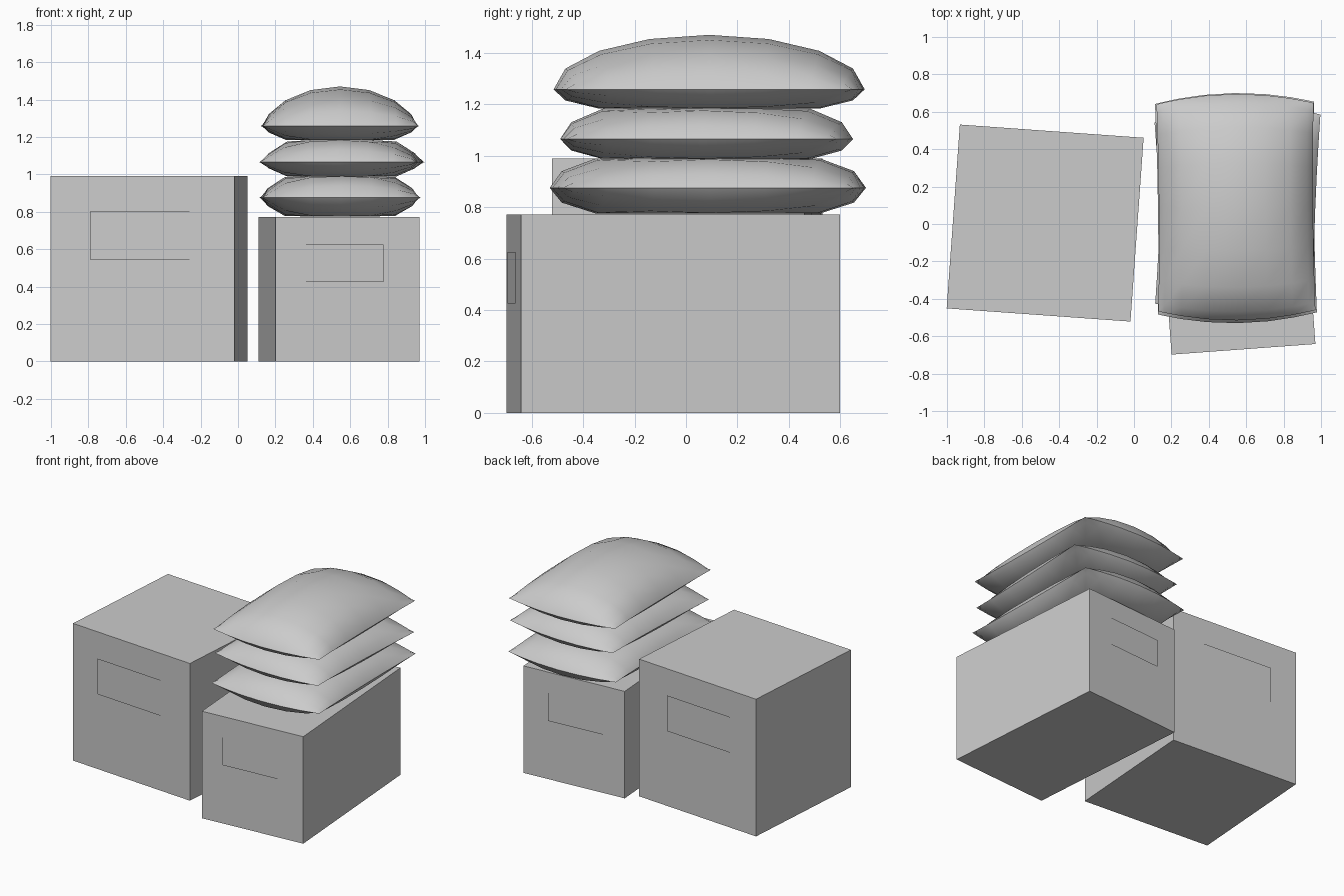
import bpy, bmesh
from math import sin, pi, radians
from mathutils import Matrix

if "Cube" in bpy.data.objects:
    bpy.data.objects.remove(bpy.data.objects["Cube"])


def finish(bm, name, loc, angle):
    bmesh.ops.recalc_face_normals(bm, faces=bm.faces[:])
    me = bpy.data.meshes.new(name)
    bm.to_mesh(me)
    bm.free()
    ob = bpy.data.objects.new(name, me)
    bpy.context.collection.objects.link(ob)
    ob.location = loc
    ob.rotation_euler.z = radians(angle)
    return ob


def crate(name, loc, size, angle):
    w, d, h = size
    bm = bmesh.new()
    bmesh.ops.create_cube(bm, size=1, matrix=Matrix.Translation((0, 0, h / 2)) @ Matrix.Diagonal((w, d, h, 1)))
    finish(bm, name + "_body", loc, angle)
    # thin blank label sheets just off the front and back faces
    for side, s in (("front", -1), ("back", 1)):
        bm = bmesh.new()
        lw, z0, z1 = w * 0.27, h * 0.55, h * 0.81
        y = s * (d / 2 + 0.008)
        pts = [(-lw, z0), (lw, z0), (lw, z1), (-lw, z1)]
        vs = [bm.verts.new((x - 0.015, y, z)) for x, z in pts]
        f = bm.faces.new(vs if s < 0 else vs[::-1])
        me = bpy.data.meshes.new(name)
        bm.to_mesh(me)
        bm.free()
        ob = bpy.data.objects.new(name + "_label_" + side, me)
        bpy.context.collection.objects.link(ob)
        ob.location = loc
        ob.rotation_euler.z = radians(angle)


def sack(name, loc, half, angle, swell, top, bottom, n=8):
    """Pillow sack: two puffed sheets sharing a seam; top and bottom are flattened where they press."""
    a, b = half
    t = [sin((2 * i / n - 1) * pi / 2) for i in range(n + 1)]
    bm = bmesh.new()

    def sheet(height):
        g = [[bm.verts.new((a * u * (1 - 0.02 * (1 - v * v)), b * v * (1 - 0.085 * u * u), height(u, v)))
              for v in t] for u in t]
        for i in range(n):
            for j in range(n):
                bm.faces.new((g[i][j], g[i + 1][j], g[i + 1][j + 1], g[i][j + 1]))

    def puff(u, v):
        return max(0, 1 - u * u) ** 0.62 * max(0, 1 - v * v) ** 0.5

    sheet(lambda u, v: min(top, swell * puff(u, v)))
    sheet(lambda u, v: -min(bottom, 1.5 * bottom * puff(u, v)))
    bmesh.ops.remove_doubles(bm, verts=bm.verts[:], dist=0.0005)
    ob = finish(bm, name, loc, angle)
    bpy.ops.object.select_all(action='DESELECT')
    ob.select_set(True)
    bpy.context.view_layer.objects.active = ob
    bpy.ops.object.shade_smooth_by_angle(angle=radians(60))


# cardboard boxes
crate("large_box", (-0.475, 0.005, 0), (0.985, 0.985, 0.99), -4.1)
crate("long_box", (0.54, -0.05, 0), (0.771, 1.243, 0.772), 4.2)

# stacked sacks
sack("sack_bottom", (0.545, 0.085, 0.875), (0.425, 0.615), 0.8, 0.17, 0.115, 0.1)
sack("sack_middle", (0.555, 0.08, 1.065), (0.422, 0.57), -2.2, 0.17, 0.118, 0.078)
sack("sack_top", (0.545, 0.09, 1.258), (0.42, 0.605), 0.5, 0.212, 0.212, 0.075)
